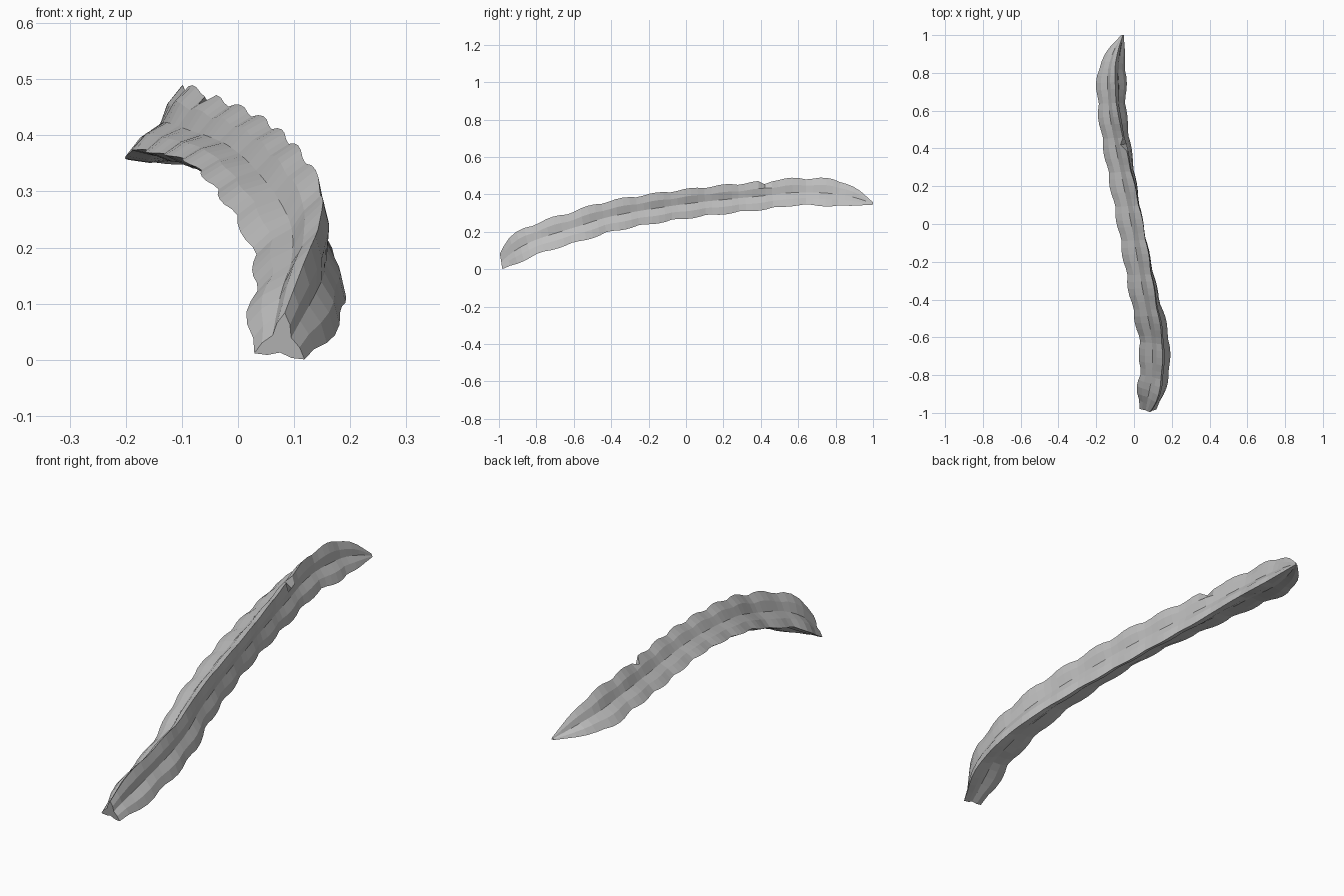
import bpy, bmesh, math

cube = bpy.data.objects.get("Cube")
if cube:
    bpy.data.objects.remove(cube, do_unlink=True)

# Stem guide: y, centre x, centre z, rib radius, angle of the top rib
GUIDE = [
    (-0.985, 0.077, 0.032, 0.052, 83),
    (-0.90, 0.100, 0.096, 0.088, 76),
    (-0.80, 0.120, 0.148, 0.097, 75),
    (-0.60, 0.118, 0.215, 0.099, 72),
    (-0.40, 0.077, 0.280, 0.097, 66),
    (0.00, 0.003, 0.350, 0.092, 60),
    (0.40, -0.073, 0.386, 0.091, 70),
    (0.60, -0.106, 0.401, 0.090, 78),
    (0.80, -0.112, 0.390, 0.091, 83),
    (0.90, -0.095, 0.376, 0.060, 83),
    (1.00, -0.060, 0.350, 0.009, 83),
]
LOBE = 0.18       # length of one scallop along a rib
STATIONS = 56
RIBS = 3
SHOULDER, VALLEY = 0.66, 0.37   # radius of rib shoulder and groove


def slope(i, k):
    a, b = GUIDE[max(i - 1, 0)], GUIDE[min(i + 1, len(GUIDE) - 1)]
    return (b[k] - a[k]) / (b[0] - a[0])


def sample(y, k):
    """Smooth interpolation of guide column k."""
    i = 0
    while i < len(GUIDE) - 2 and y > GUIDE[i + 1][0]:
        i += 1
    a, b = GUIDE[i], GUIDE[i + 1]
    h = b[0] - a[0]
    t = min(max((y - a[0]) / h, 0), 1)
    s = t * t * (3 - 2 * t)
    return (a[k] * (1 - s) + b[k] * s
            + h * t * (1 - t) ** 2 * slope(i, k)
            - h * t * t * (1 - t) * slope(i + 1, k))


def section(bm, y, dented):
    """Three-ribbed cross-section, leaning square to the stem."""
    cx, cz, r, top = (sample(y, k) for k in range(1, 5))
    d = 0.01
    sx = (sample(y + d, 1) - sample(y - d, 1)) / (2 * d)
    sz = (sample(y + d, 2) - sample(y - d, 2)) / (2 * d)
    lean = 0.5 if abs(y) < 0.99 else 0
    wave = 0.85 + 0.17 * abs(math.cos(math.pi * (y - 0.02) / LOBE)) ** 0.8
    if y < -0.95:
        wave = 1
    ring = []
    for rib in range(RIBS):
        for turn, size in ((0, wave), (20, SHOULDER * wave),
                           (60, VALLEY), (100, SHOULDER * wave)):
            if dented and rib == 0 and turn == 0:
                turn, size = 14, 0.74
            a = math.radians(top + rib * 360 / RIBS + turn)
            dx, dz = r * size * math.cos(a), r * size * math.sin(a)
            ring.append(bm.verts.new((cx + dx, y - lean * (sx * dx + sz * dz), cz + dz)))
    return ring


# Ribbed stem, lofted through its sections and closed at both ends
bm = bmesh.new()
y0, y1 = GUIDE[0][0], GUIDE[-1][0]
ys = [y0 + (y1 - y0) * i / (STATIONS - 1) for i in range(STATIONS)]
dent = min(ys, key=lambda y: abs(y - 0.43))
rings = [section(bm, y, y == dent) for y in ys]
for a, b in zip(rings, rings[1:]):
    n = len(a)
    for j in range(n):
        bm.faces.new((a[j], a[(j + 1) % n], b[(j + 1) % n], b[j]))
bm.faces.new(rings[0])
bm.faces.new(rings[-1])
bmesh.ops.recalc_face_normals(bm, faces=bm.faces)
mesh = bpy.data.meshes.new("ribbed_stem")
bm.to_mesh(mesh)
bm.free()

# Plain grey surface
grey = bpy.data.materials.new("plain_grey")
grey.use_nodes = True
colour = (0.52, 0.52, 0.52, 1)
grey.diffuse_color = colour
grey.node_tree.nodes["Principled BSDF"].inputs["Base Color"].default_value = colour
mesh.materials.append(grey)
stem = bpy.data.objects.new("ribbed_stem", mesh)
bpy.context.collection.objects.link(stem)
